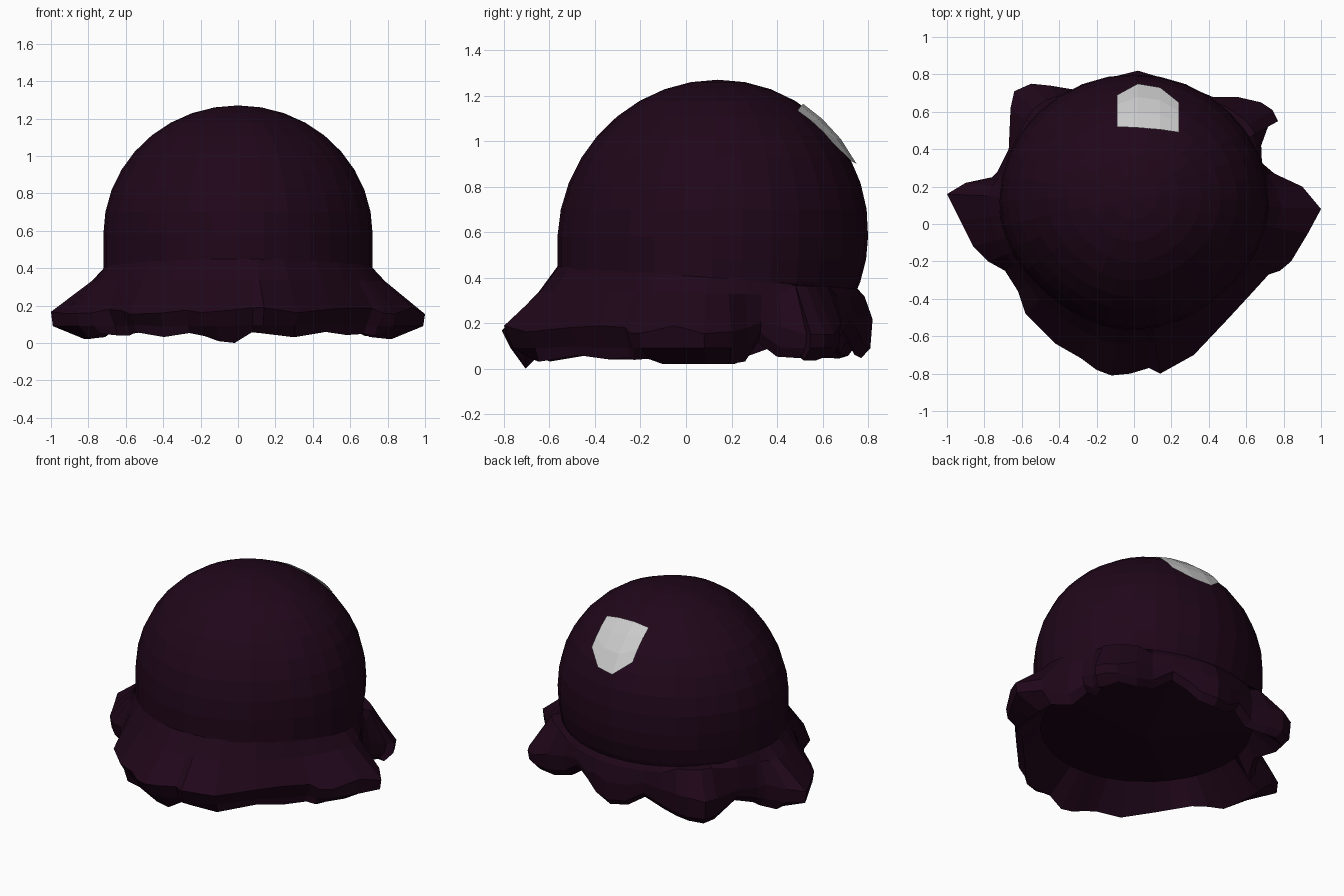
import bpy, bmesh, math, random

if "Cube" in bpy.data.objects:
    bpy.data.objects.remove(bpy.data.objects["Cube"])

random.seed(4)
CY, CZ, RX, RZ = 0.115, 0.58, 0.72, 0.69   # dome centre and radii


def ry(s):
    return 0.685 if s > 0 else 0.68


def dome_point(a, z):
    """Point on the dome wall: round above the equator, near vertical below."""
    u = (z - CZ) / RZ
    s = math.sin(a)
    r = math.sqrt(max(0, 1 - u * u)) if u > 0 else 1 - 0.6 * u * u * max(0, s)
    if s < 0:
        r *= 1 - 0.035 * math.sin(2 * a) ** 2    # flatter front diagonals
    return (RX * r * math.cos(a), CY + ry(s) * r * s + 0.025 * max(0, u), z)


def make_object(name, bm, mat=None):
    bmesh.ops.recalc_face_normals(bm, faces=bm.faces[:])
    me = bpy.data.meshes.new(name)
    bm.to_mesh(me)
    bm.free()
    if mat:
        me.materials.append(mat)
    ob = bpy.data.objects.new(name, me)
    bpy.context.collection.objects.link(ob)
    return ob


def loft(name, rings, mat, tip=None, end=None):
    """Bridge closed rings, optionally closing first/last with a point."""
    bm = bmesh.new()
    vs = [[bm.verts.new(p) for p in r] for r in rings]
    n = len(vs[0])
    for a, b in zip(vs, vs[1:]):
        for i in range(n):
            j = (i + 1) % n
            bm.faces.new((a[i], a[j], b[j], b[i]))
    for ring, point in ((vs[0], tip), (vs[-1], end)):
        if point:
            v = bm.verts.new(point)
            for i in range(n):
                bm.faces.new((ring[i], ring[(i + 1) % n], v))
    return make_object(name, bm, mat)


plum = bpy.data.materials.new("dark_plum")
plum.diffuse_color = (0.014, 0.002, 0.010, 1)
plum.use_nodes = True
plum.node_tree.nodes["Principled BSDF"].inputs["Base Color"].default_value = plum.diffuse_color

# Dome
SEG = 32
heights = [CZ + RZ * math.sin(math.pi / 2 * k / 9) for k in range(8, -1, -1)]
heights += [0.48, 0.38, 0.28]
loft("dome",
     [[dome_point(2 * math.pi * i / SEG, z) for i in range(SEG)] for z in heights],
     plum, tip=(0, CY + 0.025, CZ + RZ))

# Ragged skirt, from its outline seen from above
outline = [(1, .08), (.9, .2), (.75, .27), (.68, .33), (.68, .42), (.72, .53),
           (.77, .55), (.74, .61), (.68, .65), (.55, .68), (.42, .68), (.3, .73),
           (.2, .765), (.12, .79), (.02, .82), (-.1, .79), (-.21, .755),
           (-.33, .72), (-.45, .74),
           (-.55, .75), (-.64, .71), (-.66, .62), (-.67, .4), (-.73, .28),
           (-.76, .25), (-.9, .22), (-1, .16), (-.93, .02), (-.86, -.12),
           (-.78, -.2), (-.69, -.25), (-.62, -.36), (-.58, -.48), (-.42, -.64),
           (-.28, -.72), (-.2, -.78), (-.12, -.81), (-.02, -.8), (.08, -.77),
           (.14, -.8), (.32, -.7), (.5, -.51), (.62, -.38), (.72, -.27),
           (.78, -.25), (.84, -.2), (.93, -.05)]
rings = [[] for _ in range(6)]
for x, y in outline:
    dx, dy = x, y - CY
    r = math.hypot(dx, dy)
    a = math.atan2(dy / ry(dy), dx / RX)
    s = math.sin(a)
    top = dome_point(a, 0.40 - 0.05 * s)
    r_top = math.hypot(top[0], top[1] - CY)
    flare = r - r_top

    def at(rad, z):
        return (dx / r * rad, CY + dy / r * rad, z)

    back_lobe = s > 0.4 and flare > 0.08
    low = 0.03 + random.uniform(0, 0.03)
    if abs(x) > 0.85:
        low = 0.02
    if y > 0.6:                                   # gaps between the back lobes
        low += 0.12 * math.exp(-((x - .3) / .13) ** 2)
        low += 0.07 * math.exp(-((x + .22) / .1) ** 2)
    elif flare < 0.03:
        low += 0.06
    if -0.15 < x < 0 and y < 0:
        low = 0.01 if x < -0.05 else 0.0
    rim = 0.17 + 0.06 * max(0, s) + random.uniform(-0.02, 0.02)
    if x > 0.6 and y > 0.5:                       # drooping right back tip
        rim = 0.15
    mid = max(0.09, low + 0.04)
    r_low = min(r - 0.05, 0.82)
    rings[0].append(top)
    rings[1].append(at(r_top + (0.3 - 0.1 * (1 - s * s)) * flare + 0.01,
                       0.33 - 0.01 * s + 0.04 * back_lobe))
    rings[2].append((x, y, max(rim, mid + 0.05)))
    rings[3].append(at(r - 0.01 - 0.03 * (s < -0.4), mid))
    rings[4].append(at(r_low, low))
    rings[5].append(at(min(r_low - 0.04, 0.64), 0.19))
loft("skirt", rings, plum, end=(0, CY, 0.12))

# Pale patch lying on the upper back of the dome
bm = bmesh.new()
cols = []
for x, y0, y1 in ((-.09, .52, .69), (.02, .515, .75), (.14, .505, .73), (.24, .49, .65)):
    col = []
    for t in (0, 0.35, 0.7, 1):
        y = y0 + (y1 - y0) * t
        q = 1 - (x / (RX + .01)) ** 2 - ((y - CY - .017) / (.685 + .01)) ** 2
        col.append(bm.verts.new((x, y, CZ + (RZ + .01) * math.sqrt(q))))
    cols.append(col)
for a, b in zip(cols, cols[1:]):
    for k in range(3):
        bm.faces.new((a[k], b[k], b[k + 1], a[k + 1]))
make_object("patch", bm)
